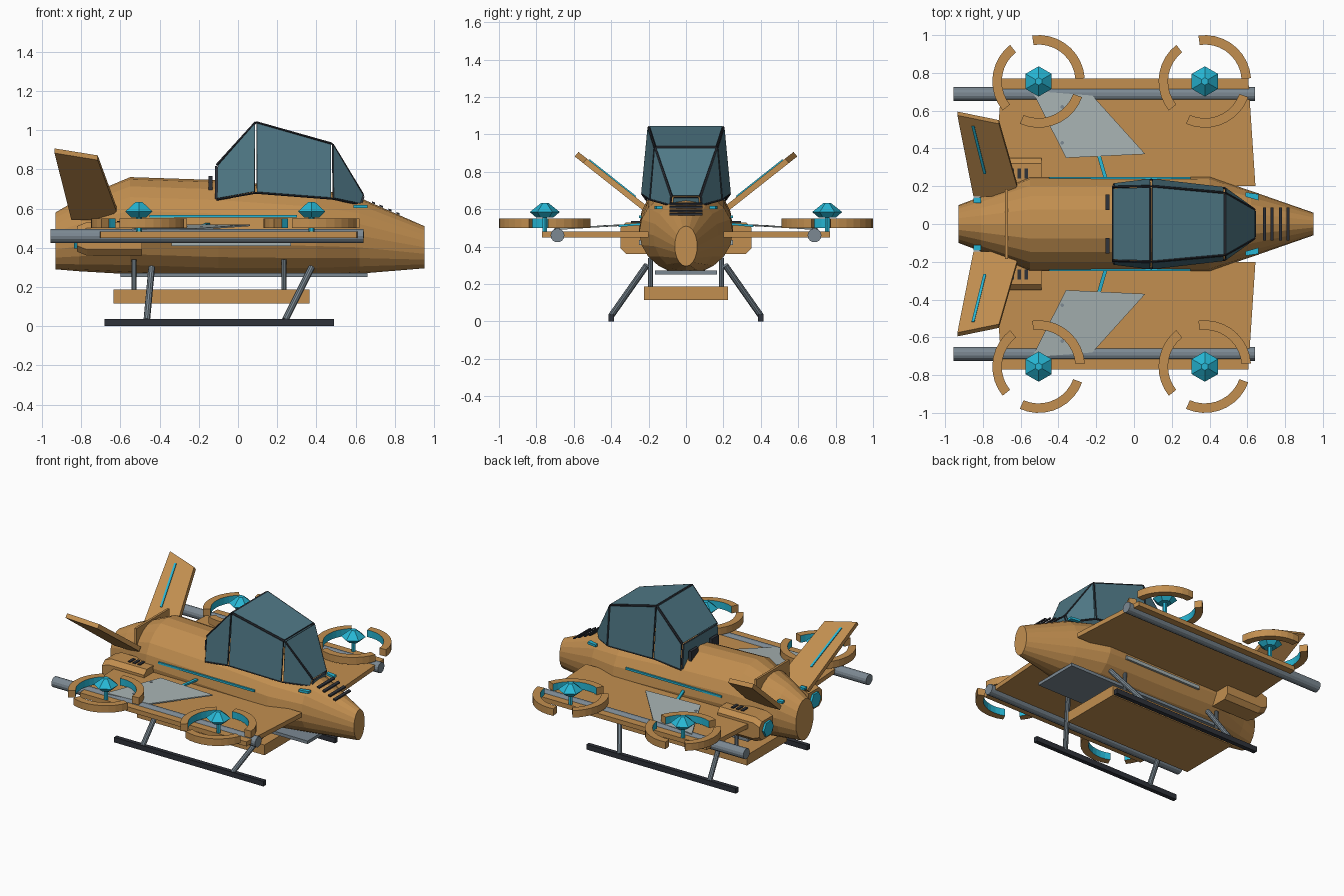
import bpy, bmesh, math
from mathutils import Vector

if "Cube" in bpy.data.objects:
    bpy.data.objects.remove(bpy.data.objects["Cube"])


def material(name, r, g, b):
    m = bpy.data.materials.new(name)
    m.diffuse_color = (r, g, b, 1)
    m.use_nodes = True
    m.node_tree.nodes["Principled BSDF"].inputs["Base Color"].default_value = m.diffuse_color
    return m


ORANGE = material("ochre hull", 0.54, 0.275, 0.08)
GLASS = material("canopy glass", 0.08, 0.19, 0.24)
CYAN = material("cyan glow", 0.02, 0.47, 0.66)
STEEL = material("grey steel", 0.20, 0.25, 0.29)
DARK = material("charcoal", 0.028, 0.032, 0.042)
PALE = material("pale panel", 0.38, 0.44, 0.44)


def finish(name, bm, *mats):
    bmesh.ops.recalc_face_normals(bm, faces=bm.faces)
    mesh = bpy.data.meshes.new(name)
    bm.to_mesh(mesh)
    bm.free()
    for m in mats:
        mesh.materials.append(m)
    ob = bpy.data.objects.new(name, mesh)
    bpy.context.collection.objects.link(ob)
    return ob


def loft(name, rings, *mats):
    """Skin a list of equal point rings and cap both ends."""
    bm = bmesh.new()
    vs = [[bm.verts.new(p) for p in ring] for ring in rings]
    n = len(vs[0])
    for a, b in zip(vs, vs[1:]):
        for i in range(n):
            j = (i + 1) % n
            bm.faces.new((a[i], a[j], b[j], b[i]))
    bm.faces.new(vs[0])
    bm.faces.new(vs[-1])
    return finish(name, bm, *mats)


def prism(name, pts, offset, mat):
    return loft(name, [pts, [Vector(p) + Vector(offset) for p in pts]], mat)


def box(name, x0, x1, y0, y1, z0, z1, mat):
    pts = [(x0, y0, z0), (x1, y0, z0), (x1, y1, z0), (x0, y1, z0)]
    return prism(name, pts, (0, 0, z1 - z0), mat)


def rod(name, a, b, r, mat, sides=10):
    a, b = Vector(a), Vector(b)
    q = (b - a).to_track_quat('Z', 'Y')
    ring = [q @ Vector((r * math.cos(t), r * math.sin(t), 0))
            for t in (2 * math.pi * i / sides for i in range(sides))]
    return loft(name, [[a + p for p in ring], [b + p for p in ring]], mat)


# Fuselage: x, half width, bottom, top
STATIONS = [(-.93, .10, .29, .58), (-.81, .145, .28, .65), (-.55, .25, .265, .76),
            (-.10, .25, .25, .745), (.40, .25, .255, .70), (.62, .175, .268, .655),
            (.95, .06, .295, .51)]
rings = []
for x, w, lo, hi in STATIONS:
    ang = [2 * math.pi * i / 20 for i in range(20)]
    rings.append([(x, w * math.cos(t), (lo + hi) / 2 + (hi - lo) / 2 * math.sin(t)) for t in ang])
loft("fuselage", rings, ORANGE)


# Canopy: separate glass panes with dark rims and narrow gaps
def pane(name, quad):
    c = sum((Vector(p) for p in quad), Vector()) / 4
    bm = bmesh.new()
    vs = []
    for p in quad:
        d = c - Vector(p)
        vs.append(bm.verts.new(Vector(p) + d.normalized() * .008))
    bm.faces.new(vs)
    ob = finish(name, bm, GLASS, DARK)
    mod = ob.modifiers.new("thickness", 'SOLIDIFY')
    mod.thickness = .012
    mod.offset = 0
    mod.material_offset_rim = 1


TOP = [(-.11, .195, .82), (.09, .20, 1.04), (.48, .165, .93), (.64, .075, .665)]
LOW = [(-.11, .21, .645), (.09, .235, .68), (.48, .19, .65), (.625, .08, .62)]


def flip(p):
    return (p[0], -p[1], p[2])


for i in range(3):
    side = [LOW[i], LOW[i + 1], TOP[i + 1], TOP[i]]
    pane("canopy_side_left", side)
    pane("canopy_side_right", [flip(p) for p in side])
    pane("canopy_roof", [TOP[i], TOP[i + 1], flip(TOP[i + 1]), flip(TOP[i])])
for i, name in ((0, "canopy_back"), (3, "canopy_lower_front")):
    pane(name, [LOW[i], TOP[i], flip(TOP[i]), flip(LOW[i])])
for rail in (TOP, LOW):
    for s in (1, -1):
        for a, b in zip(rail, rail[1:]):
            rod("canopy_rail", (a[0], s * a[1], a[2]), (b[0], s * b[1], b[2]), .005, DARK, 4)


# Ducted rotor: three arc segments with glowing inner walls and a faceted hub
def rotor(cx, cy):
    for start, end in ((4, 98), (128, 219), (246, 340)):
        steps = 9
        sections = []
        for i in range(steps + 1):
            t = math.radians(start + (end - start) * i / steps)
            sections.append([(cx + r * math.cos(t), cy + r * math.sin(t), z)
                             for r, z in ((.195, .50), (.245, .50), (.245, .55), (.195, .55))])
        ob = loft("rotor_duct", sections, ORANGE, CYAN)
        for f in ob.data.polygons:
            out = Vector((f.center.x - cx, f.center.y - cy, 0)).normalized()
            if f.normal.dot(out) < -.8:
                f.material_index = 1
    hub = [[(cx + r * math.sin(k * math.pi / 3), cy + r * math.cos(k * math.pi / 3), z)
            for k in range(6)] for r, z in ((.045, .555), (.08, .585), (.02, .633))]
    loft("rotor_hub", hub, CYAN)
    rod("rotor_stem", (cx, cy, .47), (cx, cy, .56), .015, CYAN, 6)


def fin_point(x, y, s):
    return (x, s * y, .61 + .79 * (y - .2))


for s in (1, -1):
    # Wing, boom and wing panel
    prism("wing", [(-.74, s * .2, .45), (.643, s * .2, .45), (.605, s * .77, .45),
                   (-.70, s * .77, .45)], (0, 0, .032), ORANGE)
    rod("wing_boom", (-.955, s * .687, .46), (.64, s * .687, .46), .037, STEEL, 14)
    prism("wing_panel", [(-.54, s * .705, .49), (-.22, s * .68, .49), (.06, s * .37, .51),
                         (-.36, s * .35, .51)], (0, 0, .008), PALE)
    for y, z in ((.62, .495), (.43, .505)):
        rod("panel_bolt", (-.38, s * y, z), (-.38, s * y, z + .011), .01, STEEL, 8)
    prism("panel_link", [(-.195, s * .36, .505), (-.175, s * .36, .505), (-.14, s * .24, .515),
                         (-.16, s * .24, .515)], (0, 0, .012), CYAN)
    for cx in (-.505, .375):
        rotor(cx, s * .755)

    # Side strips on the hull
    box("glow_strip", -.45, .30, s * .238, s * .25, .553, .567, CYAN)
    box("lower_side_strip", -.34, .27, s * .235, s * .25, .41, .435, PALE)

    # Engine pod with exhaust and vent slats
    pod = [[(x, s * y, z) for y, z in ((.20, a), (.32, a), (.35, a + .03), (.35, b - .03),
                                       (.32, b), (.20, b))]
           for x, a, b in ((-.82, .38, .51), (-.77, .36, .53), (-.49, .36, .53))]
    loft("engine_pod", pod, ORANGE)
    rod("exhaust_glow", (-.835, s * .265, .445), (-.80, s * .265, .445), .055, CYAN, 6)
    for x in (-.645, -.608, -.57):
        box("pod_vent", x - .01, x + .01, s * .24, s * .295, .528, .537, DARK)

    # Slanted tail fin with a glowing stripe
    fin = [(-.935, .575), (-.715, .53), (-.62, .20), (-.66, .145), (-.85, .145)]
    prism("tail_fin", [fin_point(x, y, s) for x, y in fin], (0, s * .02, -.024), ORANGE)
    stripe = [(-.86, .52), (-.845, .52), (-.783, .27), (-.798, .27)]
    prism("fin_stripe", [fin_point(x, y, s) for x, y in stripe], (0, -s * .004, .005), CYAN)

    # Landing gear
    box("skid", -.68, .49, s * .385, s * .415, 0, .036, DARK)
    rod("rear_strut", (-.465, s * .40, .03), (-.44, s * .21, .30), .017, STEEL)
    rod("front_strut", (.24, s * .40, .03), (.375, s * .21, .30), .017, STEEL)
    for x in (-.53, .235):
        rod("cargo_hanger", (x, s * .19, .18), (x, s * .19, .34), .013, STEEL)

    # Small lights and canopy hinges
    prism("nose_light", [(.59, s * .145, .602), (.66, s * .125, .602), (.66, s * .158, .602),
                         (.59, s * .168, .602)], (0, 0, .016), CYAN)
    box("tail_light", -.85, -.81, s * .11, s * .14, .575, .59, CYAN)
    box("canopy_hinge", -.15, -.13, s * .075, s * .155, .695, .765, DARK)

# Rib between the tail fins
box("tail_rib", -.683, -.667, -.185, .185, .60, .72, ORANGE)

# Belly rail plate and cargo tray
box("belly_plate", -.60, .66, -.165, .165, .25, .272, STEEL)
box("cargo_tray", -.635, .365, -.225, .225, .115, .188, ORANGE)

# Nose vents
for x in (.69, .73, .775, .815):
    z = .655 - (x - .62) * .44
    prism("nose_vent", [(x - .008, -.088, z + .004), (x + .008, -.088, z - .002),
                        (x + .008, .088, z - .002), (x - .008, .088, z + .004)],
          (0, 0, .009), DARK)
